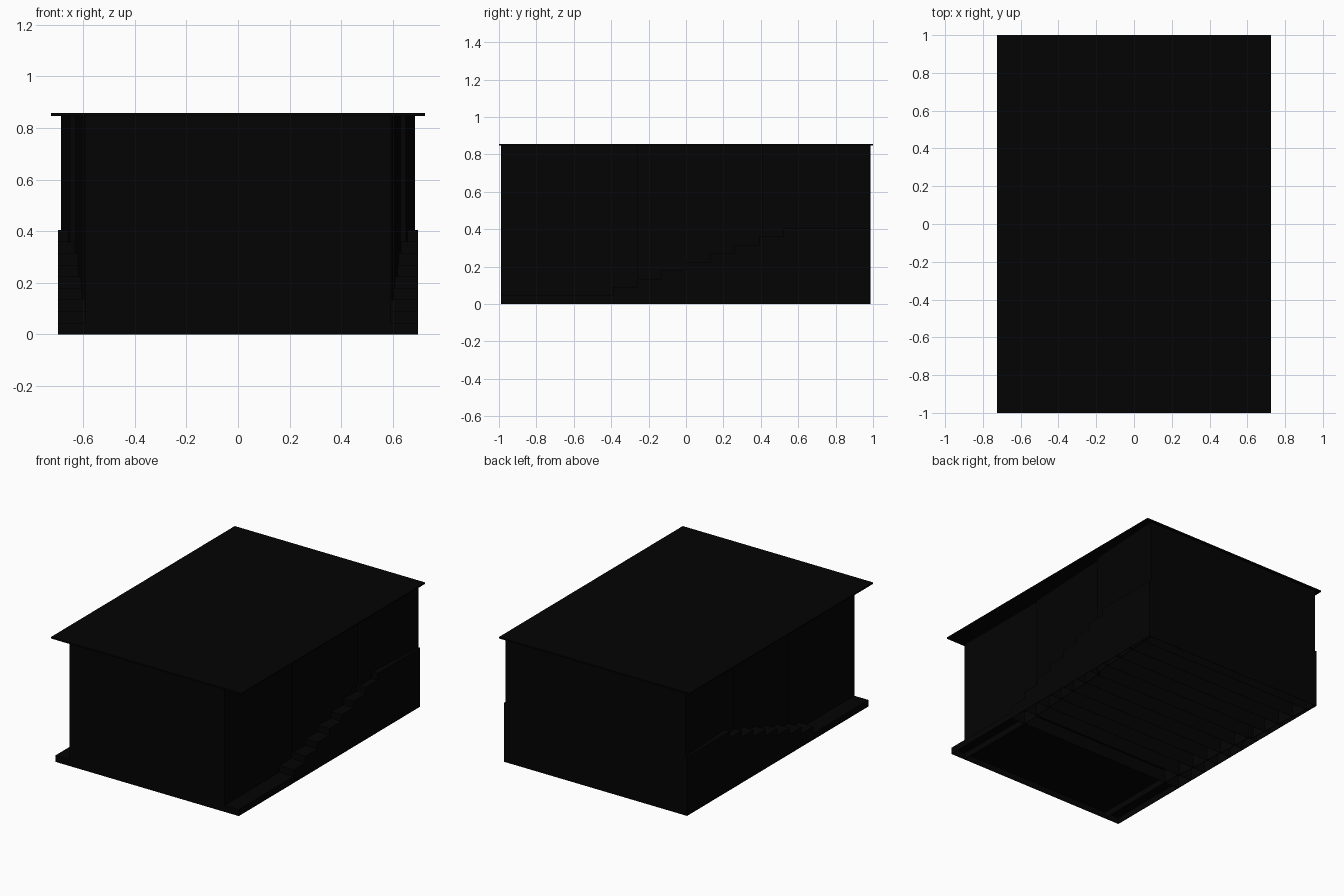
import bpy, bmesh

cube = bpy.data.objects.get("Cube")
if cube:
    bpy.data.objects.remove(cube, do_unlink=True)

SHADE = (0.001, 0.001, 0.001, 1)
black = bpy.data.materials.new("matte_black")
black.use_nodes = True
black.diffuse_color = SHADE
black.node_tree.nodes["Principled BSDF"].inputs["Base Color"].default_value = SHADE

RISE, TREAD, LEVELS, BAYS = 0.045, 0.13, 9, 12
FRONT, BACK, HALF = -0.988, 0.985, 0.698
ROOF_Z = 0.848
# Front edge of every bay, then the rear edge
edges = [FRONT] + [-0.39 + TREAD * i for i in range(BAYS - 1)] + [BACK]


def make_object(name, quads, thickness):
    """Build a mesh from outward facing quads, thickened inward."""
    bm = bmesh.new()
    for quad in quads:
        bm.faces.new([bm.verts.new(p) for p in quad])
    bmesh.ops.remove_doubles(bm, verts=bm.verts, dist=0.0001)
    mesh = bpy.data.meshes.new(name)
    bm.to_mesh(mesh)
    bm.free()
    mesh.materials.append(black)
    obj = bpy.data.objects.new(name, mesh)
    bpy.context.collection.objects.link(obj)
    mod = obj.modifiers.new("thickness", 'SOLIDIFY')
    mod.thickness = thickness
    mod.offset = -1


def upright(a, b, low, high):
    """Vertical quad from plan point a to b, facing right of travel."""
    return [(*a, low), (*b, low), (*b, high), (*a, high)]


# Stepped floor: bays open underneath, with risers down to the ground
# and a level landing over the last bays
for i in range(BAYS):
    y0, y1, z = edges[i], edges[i + 1], RISE * min(i + 1, LEVELS)
    make_object(f"step_{i + 1}", [
        [(-HALF, y0, z), (HALF, y0, z), (HALF, y1, z), (-HALF, y1, z)],
        upright((-HALF, y0), (HALF, y0), 0, z),
        upright((HALF, y0), (HALF, y1), 0, z),
        upright((-HALF, y1), (-HALF, y0), 0, z)], 0.003)

# Side walls: straight at the front, flaring with small jogs toward the rear
plan = [(0.59, FRONT), (0.588, -0.26), (0.597, -0.26), (0.632, 0.41), (0.65, 0.41), (0.685, BACK)]
walls = []
for (x0, y0), (x1, y1) in zip(plan, plan[1:]):
    walls.append(upright((x0, y0), (x1, y1), 0, ROOF_Z))
    walls.append(upright((-x1, y1), (-x0, y0), 0, ROOF_Z))
make_object("side_walls", walls, 0.005)

# End walls, with a wider base at the rear
front_x, back_x = plan[0][0], plan[-1][0]
make_object("front_wall", [upright((-front_x, FRONT), (front_x, FRONT), RISE, ROOF_Z)], 0.005)
landing = RISE * LEVELS
make_object("back_wall", [upright((back_x, BACK), (-back_x, BACK), landing, ROOF_Z)], 0.005)
make_object("back_base", [upright((HALF, BACK), (-HALF, BACK), 0, landing)], 0.003)

# Overhanging roof
bpy.ops.mesh.primitive_cube_add(size=1, location=(0, 0, 0.852))
roof = bpy.context.object
roof.name = "roof_slab"
roof.scale = (1.45, 2, 0.01)
roof.data.materials.append(black)
